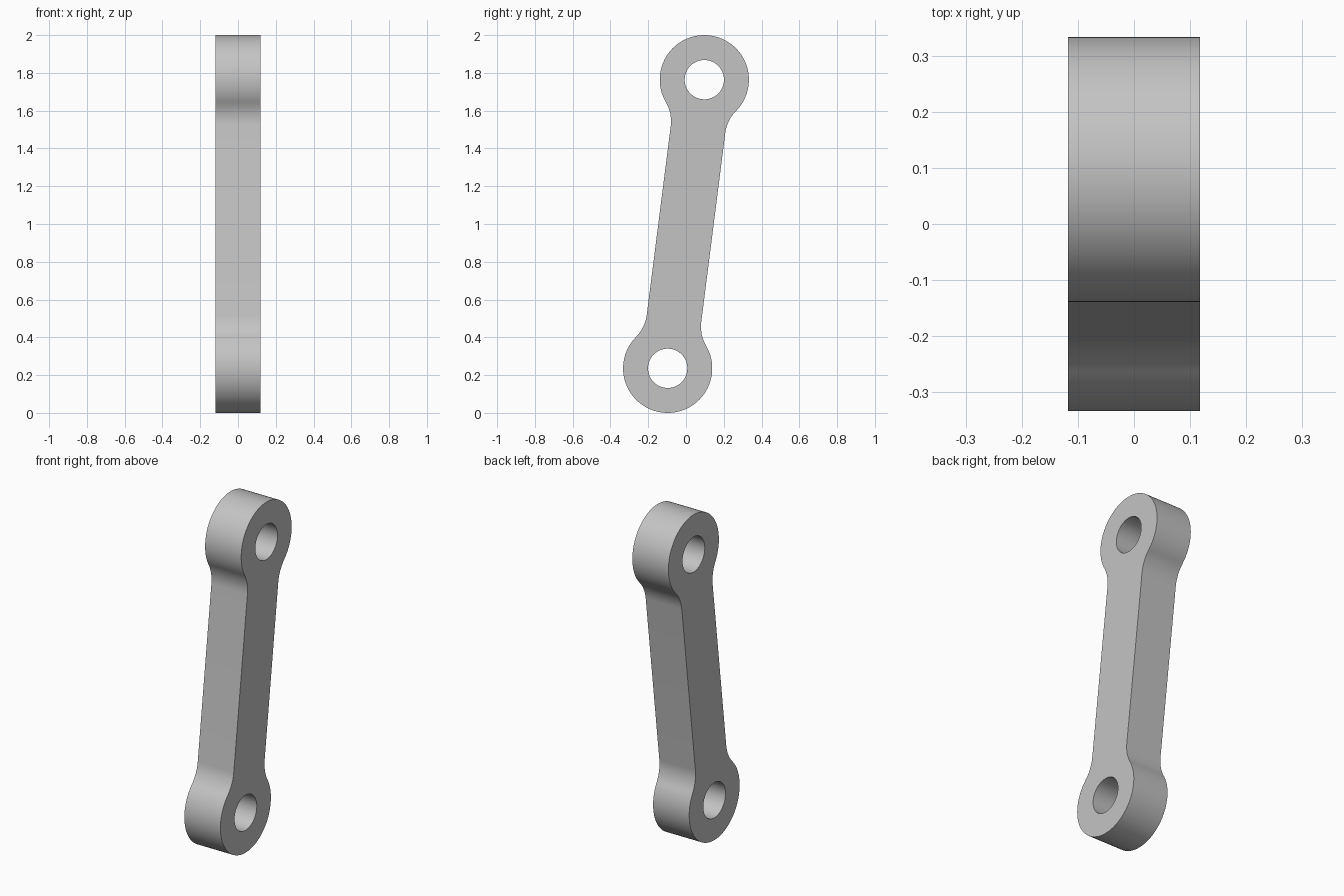
import bpy
import bmesh
from math import atan2, cos, hypot, pi, sin, sqrt

cube = bpy.data.objects.get("Cube")
if cube:
    bpy.data.objects.remove(cube, do_unlink=True)

# Dimensions of the link
END_Y, END_Z = 0.097, 0.764      # eye centre, measured from the middle
EYE_R, HOLE_R = 0.236, 0.104
BAR_HALF, FILLET_R = 0.1455, 0.2
THICKNESS = 0.236

reach = hypot(END_Y, END_Z)
tilt = atan2(END_Y, END_Z)
offset = BAR_HALF + FILLET_R
drop = sqrt((EYE_R + FILLET_R) ** 2 - offset ** 2)
meet = atan2(drop, offset)


def arc(cx, cy, radius, start, end, steps):
    """Points along an arc, without its last point."""
    angles = [start + (end - start) * i / steps for i in range(steps)]
    return [(cx + radius * cos(a), cy + radius * sin(a)) for a in angles]


def turned(points):
    return [(-a, -b) for a, b in points]


# Outline: fillet, round eye, fillet, then the same turned half round
half = arc(offset, reach - drop, FILLET_R, pi, pi - meet, 12)
half += arc(0, reach, EYE_R, -meet, pi + meet, 72)
half += arc(-offset, reach - drop, FILLET_R, meet, 0, 12)
half.append((-BAR_HALF, reach - drop))
hole = arc(0, reach, HOLE_R, 0, 2 * pi, 64)
loops = [half + turned(half), hole, turned(hole)]

# Fill the outline around the holes and extrude it across x
bm = bmesh.new()
edges = []
for loop in loops:
    verts = [bm.verts.new((-THICKNESS / 2,
                           a * cos(tilt) + b * sin(tilt),
                           b * cos(tilt) - a * sin(tilt) + 1))
             for a, b in loop]
    edges += [bm.edges.new((v, verts[i - 1])) for i, v in enumerate(verts)]
bmesh.ops.triangle_fill(bm, use_beauty=True, edges=edges, normal=(1, 0, 0))
result = bmesh.ops.extrude_face_region(bm, geom=bm.faces[:], use_keep_orig=True)
moved = [g for g in result["geom"] if isinstance(g, bmesh.types.BMVert)]
bmesh.ops.translate(bm, verts=moved, vec=(THICKNESS, 0, 0))
bmesh.ops.recalc_face_normals(bm, faces=bm.faces[:])

mesh = bpy.data.meshes.new("link_arm")
bm.to_mesh(mesh)
bm.free()
link = bpy.data.objects.new("link_arm", mesh)
bpy.context.collection.objects.link(link)

# Plain grey metal
grey = bpy.data.materials.new("grey_metal")
grey.use_nodes = True
colour = (0.55, 0.55, 0.55, 1)
grey.diffuse_color = colour
grey.node_tree.nodes["Principled BSDF"].inputs["Base Color"].default_value = colour
mesh.materials.append(grey)

# Smooth curved walls, crisp rims
bpy.ops.object.select_all(action="DESELECT")
link.select_set(True)
bpy.context.view_layer.objects.active = link
bpy.ops.object.shade_smooth_by_angle(angle=pi / 6)
